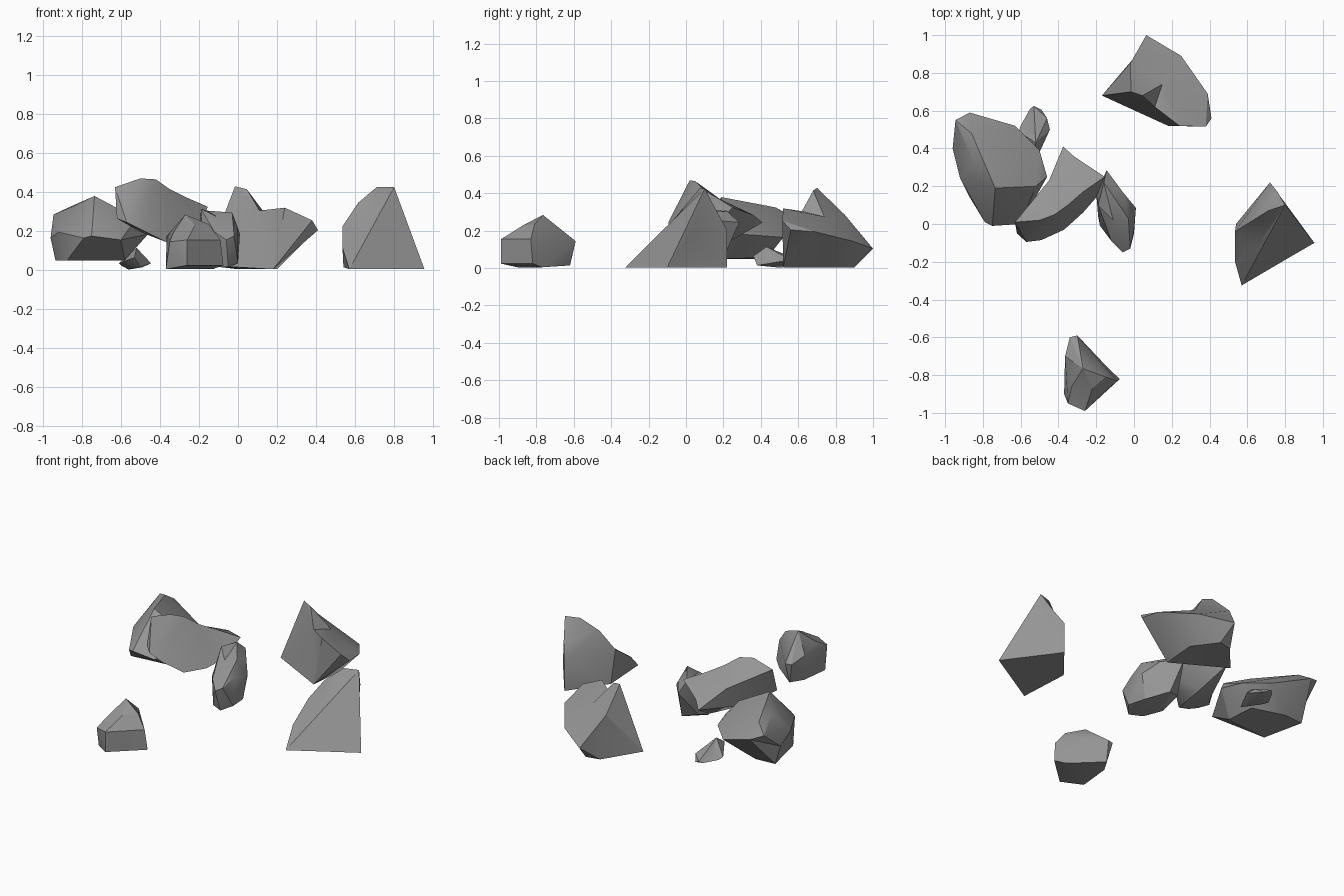
import bpy, bmesh, math
from mathutils import Vector

grey = bpy.data.materials.new("stone_grey")
grey.diffuse_color = (0.3, 0.3, 0.3, 1)


def rock(name, pts, keep=0.3, smooth=28):
    """Skin a few corner points; connectivity comes from a rounded copy so hollows survive."""
    pts = [Vector(p) for p in pts]
    lo = Vector([min(p[i] for p in pts) for i in range(3)])
    hi = Vector([max(p[i] for p in pts) for i in range(3)])
    mid, size = (lo + hi) / 2, hi - lo
    bm = bmesh.new()
    tag = bm.verts.layers.int.new("corner")
    for i, p in enumerate(pts):
        d = Vector([(p[k] - mid[k]) / size[k] for k in range(3)])
        v = bm.verts.new(d.normalized() * d.length ** keep)
        v[tag] = i
    bmesh.ops.convex_hull(bm, input=bm.verts[:], use_existing_faces=False)
    bmesh.ops.delete(bm, geom=[v for v in bm.verts if not v.link_faces], context='VERTS')
    for v in bm.verts:
        v.co = pts[v[tag]] - Vector((0, 0, .006))
    bmesh.ops.recalc_face_normals(bm, faces=bm.faces[:])
    me = bpy.data.meshes.new(name)
    bm.to_mesh(me)
    bm.free()
    me.materials.append(grey)
    ob = bpy.data.objects.new(name, me)
    bpy.context.collection.objects.link(ob)
    bpy.ops.object.select_all(action='DESELECT')
    ob.select_set(True)
    bpy.context.view_layer.objects.active = ob
    bpy.ops.object.shade_smooth_by_angle(angle=math.radians(smooth))
    return ob


# back rock: tall corner at its front left, sloping away to the back right
rock("back_rock", [
    (-.17, .68, .03), (-.05, .68, .02), (.18, .52, .01), (.2, .75, .01), (0, .88, .01), (.09, .9, .01),
    (.065, 1, .11), (-.02, .85, .29), (-.015, .7, .435), (.045, .68, .42), (.11, .62, .31), (.15, .74, .28),
    (.24, .52, .325), (.38, .515, .26), (.41, .56, .21), (.39, .69, .2), (.25, .89, .15)], keep=0)

# right rock: leaning peak with flared foot
rock("right_rock", [
    (.57, -.325, .01), (.63, -.26, .01), (.8, -.19, .01), (.955, -.1, .01), (.72, .22, .01), (.54, 0, .02),
    (.72, .22, .21), (.76, .17, .3), (.8, .1, .43), (.71, .07, .43), (.615, .01, .35),
    (.535, -.04, .23), (.535, -.2, .12), (.84, .03, .19), (.65, -.12, .2)], keep=0)

# front rock: small boulder with a blunt front face
rock("front_rock", [
    (-.37, -.9, .01), (-.26, -.99, .03), (-.075, -.82, .03), (-.13, -.77, .01), (-.31, -.62, .02), (-.36, -.7, .02),
    (-.27, -.765, .29), (-.15, -.81, .24), (-.22, -.87, .235), (-.09, -.83, .16), (-.26, -.99, .16),
    (-.35, -.95, .15), (-.33, -.86, .2), (-.34, -.6, .15), (-.3, -.59, .15), (-.365, -.7, .18)])

# left rock: wide top over a tapered underside
rock("left_rock", [
    (-.935, .42, .055), (-.875, .15, .055), (-.58, .18, .055), (-.6, .36, .06), (-.8, .43, .055),
    (-.96, .4, .17), (-.92, .24, .2), (-.79, .01, .17), (-.75, -.01, .18), (-.6, 0, .16), (-.46, .25, .19),
    (-.945, .55, .29), (-.87, .59, .26), (-.63, .52, .17), (-.5, .39, .18), (-.86, .48, .33),
    (-.85, .33, .33), (-.735, .19, .385), (-.52, .2, .27)])

# leaning slab: rests across the left and middle rocks
rock("leaning_slab", [
    (-.63, .01, .43), (-.5, .02, .475), (-.42, .05, .47), (-.35, .1, .42), (-.27, .17, .38), (-.155, .25, .33),
    (-.375, .41, .25), (-.32, .36, .29), (-.45, .23, .34), (-.62, -.05, .27), (-.57, -.095, .25),
    (-.49, -.085, .21), (-.37, -.03, .15), (-.27, .06, .17), (-.2, .14, .22), (-.32, .22, .14), (-.5, .1, .2)])

# middle rock: props up the slab
rock("middle_rock", [
    (-.05, -.11, .02), (0, -.05, .04), (-.02, .08, .03), (-.11, .2, .06), (-.19, .04, .03), (-.06, -.15, .16),
    (-.2, .16, .08), (-.13, -.07, .02), (-.02, -.13, .18), (.01, .085, .19), (0, -.03, .22), (-.03, .03, .3),
    (-.06, .17, .26), (-.145, .285, .25), (-.16, .22, .31), (-.19, .1, .32), (-.11, .02, .28),
    (-.18, -.01, .17), (-.12, -.09, .2)])

# small chip: tucked under the left rock
rock("small_chip", [
    (-.61, .49, .04), (-.6, .52, .03), (-.56, .5, .008), (-.55, .61, .03), (-.53, .625, .04), (-.49, .605, .02),
    (-.445, .5, .04), (-.5, .38, .02), (-.53, .36, .07), (-.46, .56, .05), (-.54, .5, .07), (-.52, .43, .12)])
